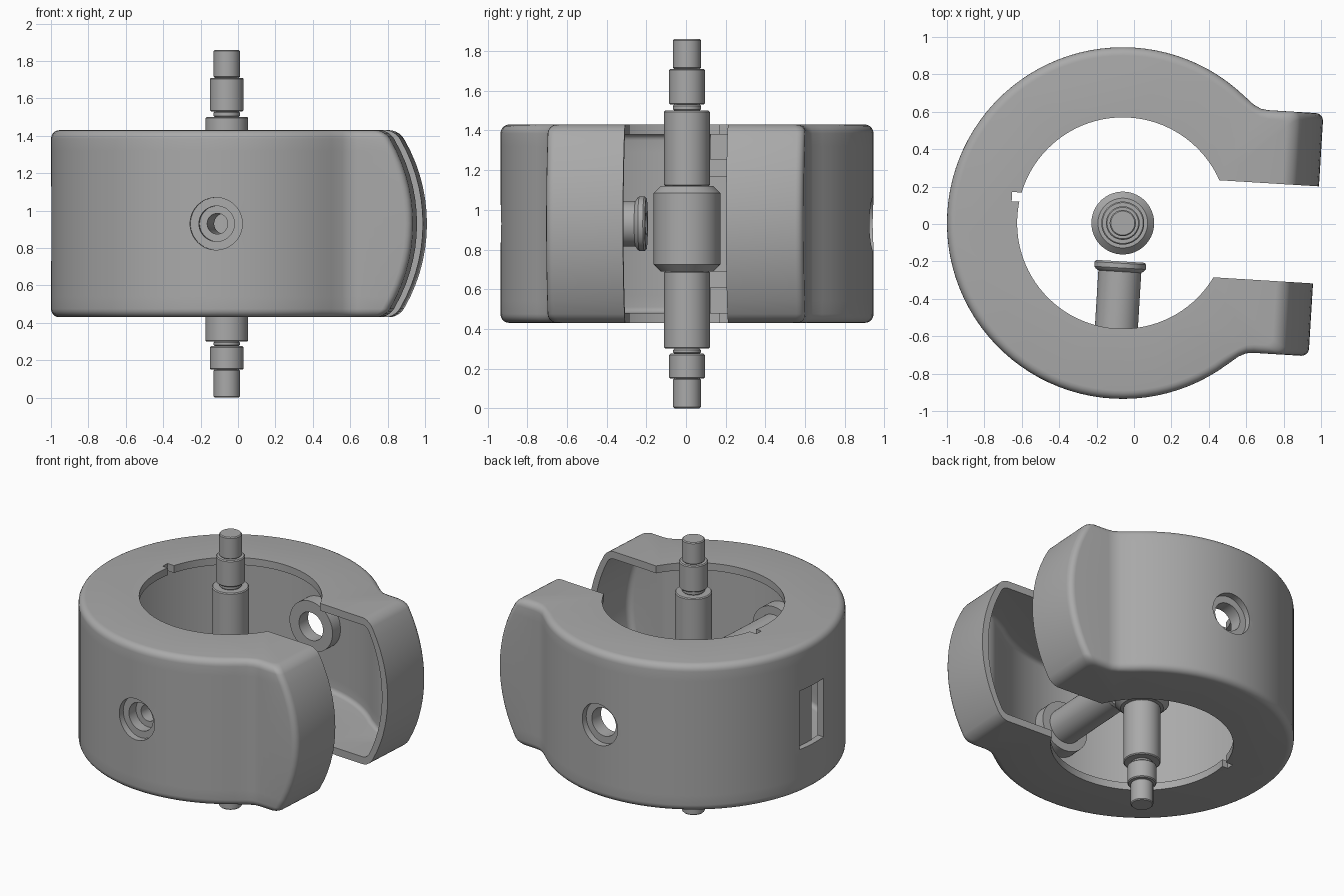
import bpy, bmesh, math
from mathutils import Matrix, Vector

cube = bpy.data.objects.get("Cube")
if cube:
    bpy.data.objects.remove(cube, do_unlink=True)

grey = bpy.data.materials.new("plain grey")
grey.use_nodes = True
grey.diffuse_color = (0.4, 0.4, 0.4, 1)
grey.node_tree.nodes["Principled BSDF"].inputs["Base Color"].default_value = (0.4, 0.4, 0.4, 1)

# The whole assembly is turned slightly about the rod
MID = 0.93
FRAME = Matrix.Translation((-0.06, 0.005, MID)) @ Matrix.Rotation(math.radians(-3.5), 4, 'Z')


def finish(bm, name):
    bmesh.ops.recalc_face_normals(bm, faces=bm.faces)
    mesh = bpy.data.meshes.new(name)
    bm.to_mesh(mesh)
    bm.free()
    mesh.materials.append(grey)
    ob = bpy.data.objects.new(name, mesh)
    ob.matrix_world = FRAME
    bpy.context.collection.objects.link(ob)
    return ob


def loft(rings, name, closed=False):
    """Skin a list of equal-length point rings."""
    bm = bmesh.new()
    rows = [[bm.verts.new(p) for p in ring] for ring in rings]
    n = len(rows[0])
    pairs = list(zip(rows, rows[1:])) + ([(rows[-1], rows[0])] if closed else [])
    for a, b in pairs:
        for i in range(n):
            j = (i + 1) % n
            bm.faces.new((a[i], a[j], b[j], b[i]))
    if not closed:
        bm.faces.new(rows[0])
        bm.faces.new(rows[-1])
    return finish(bm, name)


def lathe(profile, name, axis='Z', closed=False, steps=48):
    """Turn (radius, height) pairs round the z or y axis."""
    rings = []
    for r, h in profile:
        ring = []
        for k in range(steps):
            t = 2 * math.pi * k / steps
            c, s = r * math.cos(t), r * math.sin(t)
            ring.append((c, s, h) if axis == 'Z' else (c, h, s))
        rings.append(ring)
    return loft(rings, name, closed)


def box(lo, hi, name):
    bm = bmesh.new()
    lo, hi = Vector(lo), Vector(hi)
    bmesh.ops.create_cube(bm, size=1, matrix=Matrix.Translation((lo + hi) / 2)
                          @ Matrix.Diagonal((hi - lo).to_4d()))
    for v in bm.verts:
        v.co = [max(l, min(h, c)) for l, h, c in zip(lo, hi, v.co)]
    return finish(bm, name)


def cut(target, cutter):
    mod = target.modifiers.new("cut", 'BOOLEAN')
    mod.operation, mod.solver, mod.object = 'DIFFERENCE', 'EXACT', cutter
    bpy.context.view_layer.objects.active = target
    bpy.ops.object.modifier_apply(modifier=mod.name)
    bpy.data.objects.remove(cutter, do_unlink=True)


def outline(d, end, z):
    """Ring with jaws, shrunk by d, jaw tips at x = end."""
    side, corner = 0.65 - d, 0.04
    half = []
    for k in range(5):
        t = math.pi / 2 * k / 4
        half.append((end - corner * (1 - math.sin(math.pi / 2 - t)),
                     side - corner * (1 - math.sin(t))))
    half += [(0.74, side), (0.7, side + 0.005), (0.66, side + 0.025)]
    for k in range(37):
        t = math.radians(50 + 130 * k / 36)
        half.append(((0.94 - d) * math.cos(t), (0.94 - d) * math.sin(t)))
    mirrored = [(x, -y) for x, y in reversed(half[:-1])]
    return [(x, y, z) for x, y in half + mirrored]


def body(inset, height, rounding, name):
    """Rounded block whose jaw tips bulge at mid height."""
    levels = []
    for k in range(6):
        t = math.pi / 2 * k / 5
        levels.append((height - rounding * (1 - math.cos(t)), rounding * (1 - math.sin(t))))
    inner = height - rounding
    levels += [(inner * (1 - k / 7), 0) for k in range(1, 7)]
    levels = levels + [(0, 0)] + [(-z, d) for z, d in reversed(levels)]
    bulge = 0.9
    rings = []
    for z, d in levels:
        end = 1.035 - bulge + math.sqrt(bulge ** 2 - z ** 2) - inset - d
        rings.append(outline(inset + d, end, z))
    return loft(rings, name)


# Hollow C-shaped housing
shell = body(0, 0.5, 0.045, "clamp_housing")
cut(shell, body(0.045, 0.45, 0.03, "cavity"))
cut(shell, lathe([(0.565, -1), (0.565, 1)], "bore", steps=96))
cut(shell, box((0.45, -0.26, -1), (2, 0.26, 1), "jaw_gap"))
for sign in (-1, 1):
    cut(shell, lathe([(0.14, sign * 0.6), (0.14, sign * 1.2)], "side_hole", 'Y'))
cut(shell, box((-1.2, -0.12, -0.2), (-0.8, 0.12, 0.2), "latch_slot"))
cut(shell, box((-0.6, 0.08, -1), (-0.5, 0.13, 1), "rim_notch"))

# Latch tab behind the slot, with its two guide blocks
parts = [shell, box((-0.9, -0.04, -0.24), (-0.87, 0.16, 0.24), "latch_tab")]
for lo, name in ((0.32, "upper_guide"), (-0.45, "lower_guide")):
    parts.append(box((-0.9, 0.07, lo), (-0.78, 0.18, lo + 0.13), name))

# Ring bosses inside both side holes
for sign, name in ((-1, "front_boss"), (1, "back_boss")):
    parts.append(lathe([(0.095, sign * 0.89), (0.17, sign * 0.89),
                        (0.17, sign * 0.8), (0.095, sign * 0.8)], name, 'Y', True))

# Hollow flanged plunger pointing at the rod
parts.append(lathe([(0.055, -0.82), (0.115, -0.82), (0.115, -0.26), (0.13, -0.25),
                    (0.138, -0.24), (0.138, -0.215), (0.13, -0.205), (0.055, -0.205)],
                   "plunger", 'Y', True))

# Stepped centre rod with a thick collar
steps = [(0, 0.15, 0.07), (0.15, 0.275, 0.09), (0.275, 0.3, 0.07), (0.3, 0.69, 0.115),
         (0.69, 1.12, 0.168), (1.12, 1.5, 0.115), (1.5, 1.53, 0.07),
         (1.53, 1.71, 0.09), (1.71, 1.86, 0.07)]
profile = []
for lo, hi, r in steps:
    b = 0.035 if r > 0.15 else 0.006
    profile += [(r - b, lo - MID), (r, lo + b - MID), (r, hi - b - MID), (r - b, hi - MID)]
parts.append(lathe(profile, "centre_rod"))

# Smooth curved faces, keep hard edges
bpy.ops.object.select_all(action='DESELECT')
for ob in parts:
    ob.select_set(True)
bpy.context.view_layer.objects.active = shell
bpy.ops.object.shade_smooth_by_angle(angle=math.radians(30))
